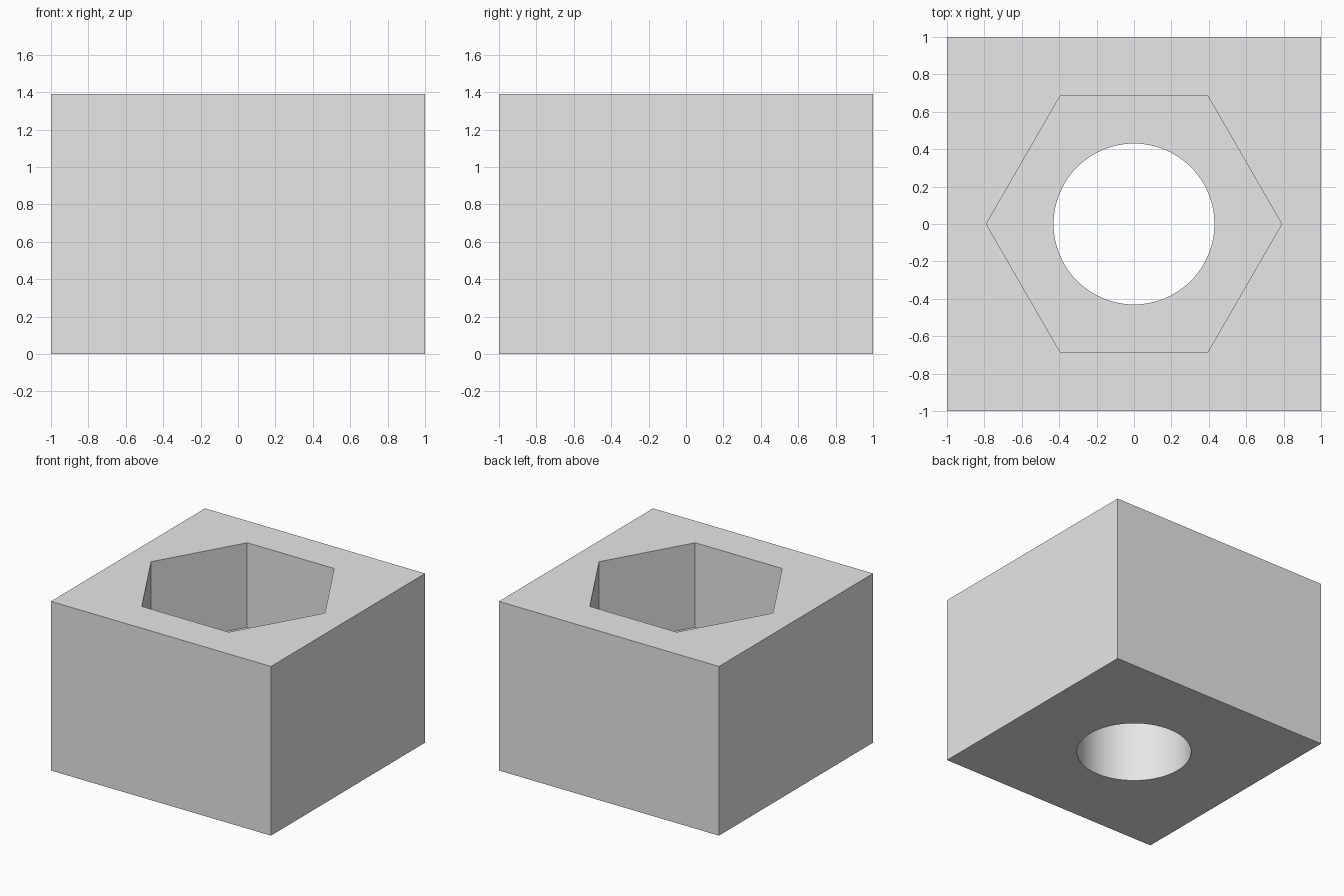
import bpy
import math

HEIGHT = 1.39
POCKET_FLOOR = 0.695

default = bpy.data.objects.get("Cube")
if default:
    bpy.data.objects.remove(default, do_unlink=True)

grey = bpy.data.materials.new("light_grey")
grey.use_nodes = True
colour = (0.8, 0.8, 0.8, 1)
grey.diffuse_color = colour
grey.node_tree.nodes["Principled BSDF"].inputs["Base Color"].default_value = colour


def prism_cutter(name, sides, radius, bottom, top, turn):
    """Upright prism used to cut an opening."""
    bpy.ops.mesh.primitive_cylinder_add(
        vertices=sides, radius=radius, depth=top - bottom,
        location=(0, 0, (bottom + top) / 2), rotation=(0, 0, turn))
    cutter = bpy.context.object
    cutter.name = name
    cutter.data.materials.append(grey)
    cutter.hide_render = True
    return cutter


# Square block
bpy.ops.mesh.primitive_cube_add(size=1, location=(0, 0, HEIGHT / 2))
block = bpy.context.object
block.name = "block"
block.scale = (2, 2, HEIGHT)
bpy.ops.object.transform_apply(location=True, rotation=True, scale=True)
block.data.materials.append(grey)

# Hexagonal pocket from the top, round hole right through
cutters = [
    prism_cutter("hex_pocket_cutter", 6, 0.79, POCKET_FLOOR, HEIGHT + 0.2, math.pi / 6),
    prism_cutter("round_hole_cutter", 96, 0.43, -0.2, HEIGHT + 0.2, 0),
]
bpy.ops.object.select_all(action="DESELECT")
block.select_set(True)
bpy.context.view_layer.objects.active = block
for cutter in cutters:
    cut = block.modifiers.new(cutter.name, "BOOLEAN")
    cut.operation = "DIFFERENCE"
    cut.solver = "EXACT"
    cut.object = cutter
    bpy.ops.object.modifier_apply(modifier=cut.name)
    bpy.data.objects.remove(cutter, do_unlink=True)

# Smooth round bore, crisp flat edges
bpy.ops.object.shade_smooth_by_angle(angle=math.radians(30))
